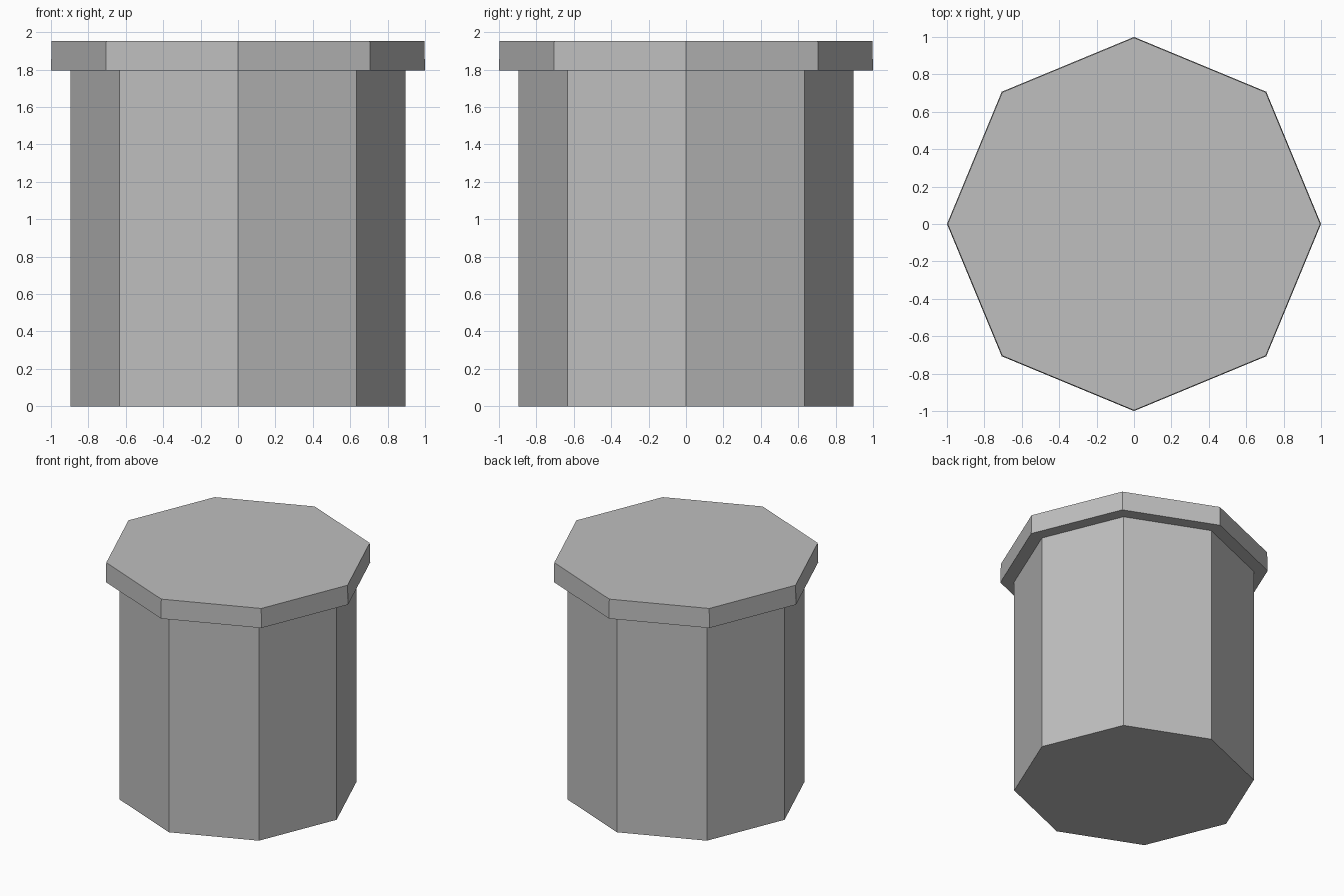
import bpy
from math import tau, cos, sin

cube = bpy.data.objects.get("Cube")
if cube:
    bpy.data.objects.remove(cube, do_unlink=True)

SIDES = 8

# Single plain grey
grey = bpy.data.materials.new("plain_grey")
grey.use_nodes = True
colour = (0.52, 0.52, 0.52, 1)
grey.diffuse_color = colour
grey.node_tree.nodes["Principled BSDF"].inputs["Base Color"].default_value = colour


def prism(name, r_bottom, r_top, z_bottom, z_top):
    """Flat-sided column with corners on the x and y axes."""
    verts = [(r * cos(tau * i / SIDES), r * sin(tau * i / SIDES), z)
             for r, z in ((r_bottom, z_bottom), (r_top, z_top))
             for i in range(SIDES)]
    faces = [(i, (i + 1) % SIDES, (i + 1) % SIDES + SIDES, i + SIDES)
             for i in range(SIDES)]
    faces += [tuple(reversed(range(SIDES))), tuple(range(SIDES, 2 * SIDES))]
    mesh = bpy.data.meshes.new(name)
    mesh.from_pydata(verts, [], faces)
    mesh.materials.append(grey)
    obj = bpy.data.objects.new(name, mesh)
    bpy.context.collection.objects.link(obj)
    return obj


# Tall body with a wider slab lid on top
prism("body", 0.896, 0.896, 0, 1.795)
prism("lid", 1.0, 0.996, 1.795, 1.954)
